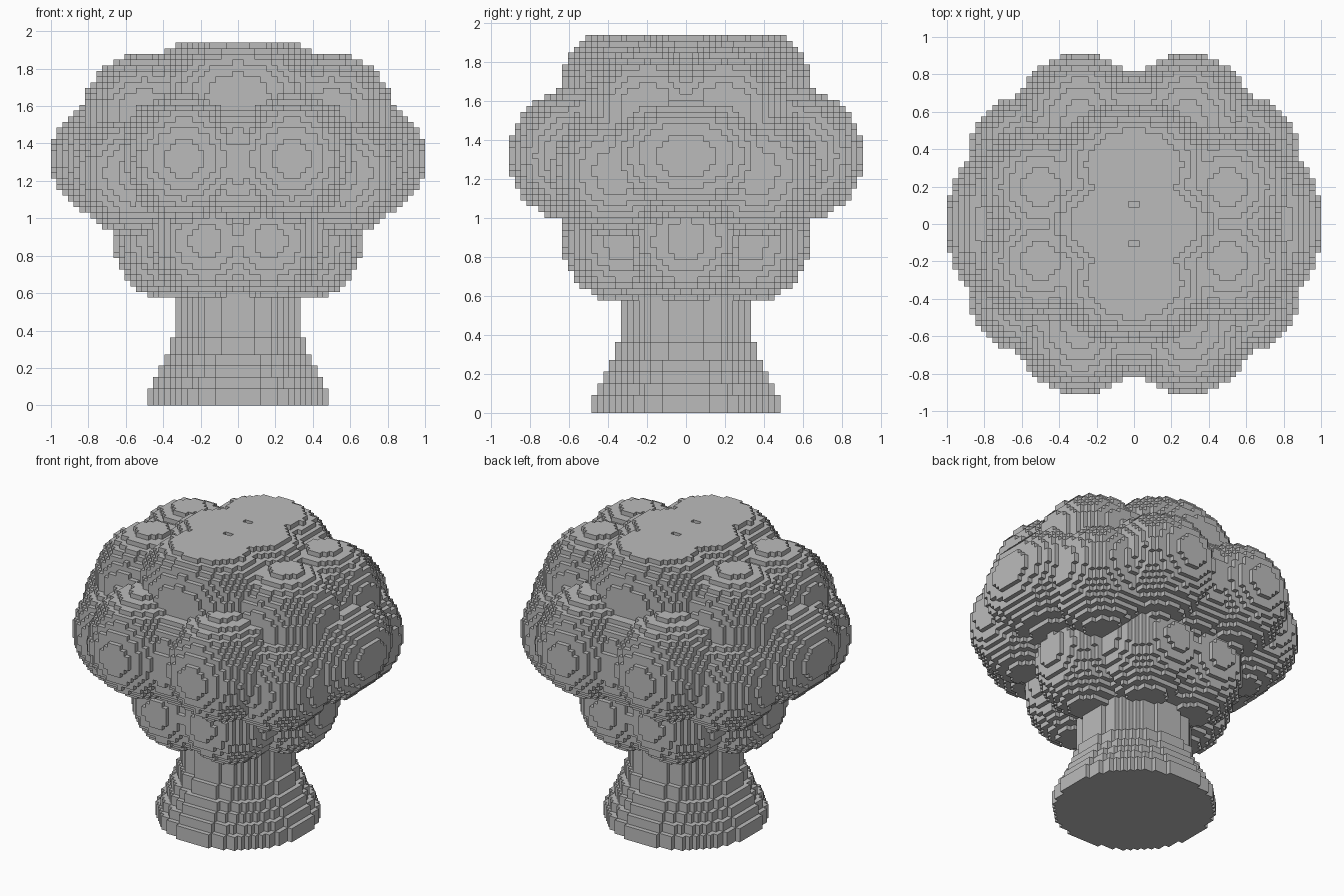
import bpy
import bmesh
from math import floor, ceil
from mathutils import Vector

V = 1 / 33                    # edge of one block
TRUNK_TOP, CROWN_TOP = 19, 64  # levels in blocks

if "Cube" in bpy.data.objects:
    bpy.data.objects.remove(bpy.data.objects["Cube"], do_unlink=True)

grey = bpy.data.materials.new("plain grey")
grey.use_nodes = True
grey.diffuse_color = (0.5, 0.5, 0.5, 1)
grey.node_tree.nodes["Principled BSDF"].inputs["Base Color"].default_value = (0.5, 0.5, 0.5, 1)


def ellipsoid(cells, centre, radii):
    """Fill every block whose middle lies inside the ellipsoid."""
    spans = [range(floor((c - r) / V), ceil((c + r) / V)) for c, r in zip(centre, radii)]
    for i in spans[0]:
        for j in spans[1]:
            for k in spans[2]:
                d = [((n + 0.5) * V - c) / r for n, c, r in zip((i, j, k), centre, radii)]
                if sum(q * q for q in d) <= 1 and TRUNK_TOP <= k < CROWN_TOP:
                    cells.add((i, j, k))


def lobes(cells, centre, radii):
    """Repeat a lobe mirrored left to right and front to back."""
    x, y, z = centre
    for sx, sy in sorted({(sx if x else 1, sy if y else 1) for sx in (1, -1) for sy in (1, -1)}):
        ellipsoid(cells, (x * sx, y * sy, z), radii)


def block_object(name, cells):
    """Make the outer skin of a set of blocks."""
    bm = bmesh.new()
    verts = {}

    def vert(p):
        if p not in verts:
            verts[p] = bm.verts.new(Vector(p) * V)
        return verts[p]

    for cell in sorted(cells):
        for axis in range(3):
            u, w = (axis + 1) % 3, (axis + 2) % 3
            for side in (0, 1):
                near = list(cell)
                near[axis] += 2 * side - 1
                if tuple(near) in cells:
                    continue
                corners = []
                for a, b in ((0, 0), (1, 0), (1, 1), (0, 1)):
                    p = list(cell)
                    p[axis] += side
                    p[u] += a
                    p[w] += b
                    corners.append(vert(tuple(p)))
                bm.faces.new(corners if side else corners[::-1])
    mesh = bpy.data.meshes.new(name)
    bm.to_mesh(mesh)
    bm.free()
    mesh.materials.append(grey)
    bpy.context.collection.objects.link(bpy.data.objects.new(name, mesh))


# Trunk: stacked discs, narrowing upwards
trunk = set()
for radius, low, high in ((16, 0, 3), (15, 3, 5), (14, 5, 7), (13, 7, 9), (12, 9, 12), (11, 12, 22)):
    for i in range(-radius, radius):
        for j in range(-radius, radius):
            if (i + 0.5) ** 2 + (j + 0.5) ** 2 <= radius ** 2:
                trunk.update((i, j, k) for k in range(low, high))
block_object("trunk", trunk)

# Crown: a core covered in rounded lobes
crown = set()
ball = (0.335, 0.335, 0.335)
ellipsoid(crown, (0, 0, 1.25), (0.62, 0.55, 0.5))
lobes(crown, (0, 0.315, 1.65), (0.45, 0.33, 0.335))     # top front and back
lobes(crown, (0.17, 0, 1.64), ball)                     # top middle
lobes(crown, (0.5, 0.2, 1.545), ball)                   # shoulders
lobes(crown, (0.67, 0, 1.32), (0.335, 0.46, 0.32))      # sides
lobes(crown, (0.55, 0.36, 1.24), ball)                  # corners
lobes(crown, (0.288, 0.56, 1.32), (0.345, 0.35, 0.345))  # front and back pairs
lobes(crown, (0, 0.485, 1.3), ball)                     # between the pairs
lobes(crown, (0.17, 0.32, 0.88), (0.315, 0.315, 0.315))  # lower front and back
lobes(crown, (0.355, 0, 0.88), (0.315, 0.315, 0.315))   # lower sides
block_object("crown", crown)
